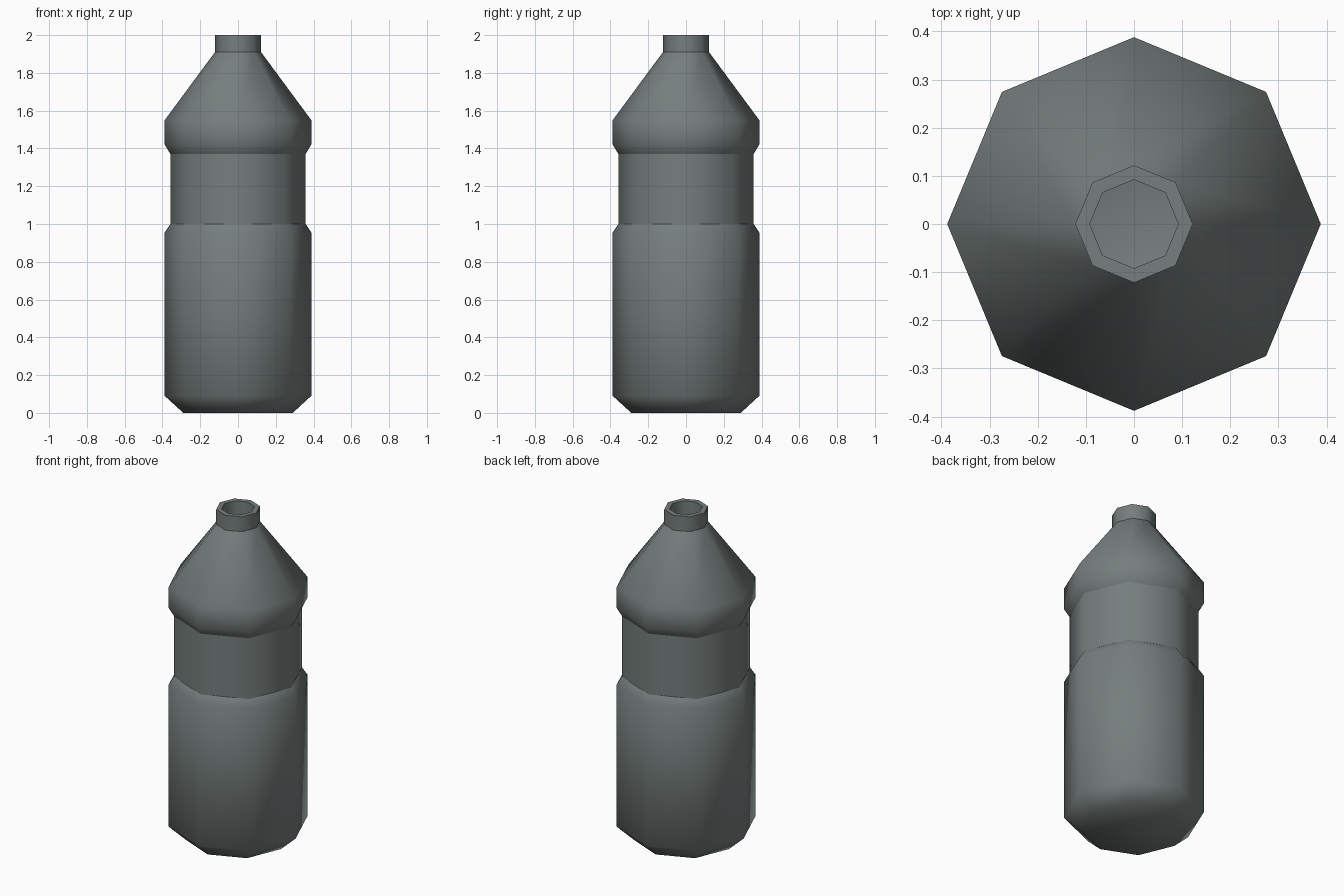
import bpy
import bmesh
import math

if "Cube" in bpy.data.objects:
    bpy.data.objects.remove(bpy.data.objects["Cube"])

SIDES = 8

grey = bpy.data.materials.new("grey_green")
grey.diffuse_color = (0.18, 0.21, 0.205, 1.0)
grey.use_nodes = True
grey.node_tree.nodes["Principled BSDF"].inputs["Base Color"].default_value = grey.diffuse_color


def revolve(name, profile, close_bottom=False, sharp_angle=60):
    """Turn a list of (radius, height) points into an eight-sided shell."""
    bm = bmesh.new()
    rings = []
    for r, z in profile:
        ring = []
        for i in range(SIDES):
            a = 2 * math.pi * i / SIDES
            ring.append(bm.verts.new((r * math.cos(a), r * math.sin(a), z)))
        rings.append(ring)
    for low, high in zip(rings, rings[1:]):
        for i in range(SIDES):
            j = (i + 1) % SIDES
            bm.faces.new((low[i], low[j], high[j], high[i]))
    if close_bottom:
        bm.faces.new(rings[0][::-1])
    mesh = bpy.data.meshes.new(name)
    bm.to_mesh(mesh)
    bm.free()
    mesh.materials.append(grey)
    obj = bpy.data.objects.new(name, mesh)
    bpy.context.collection.objects.link(obj)
    bpy.ops.object.select_all(action='DESELECT')
    obj.select_set(True)
    bpy.context.view_layer.objects.active = obj
    bpy.ops.object.shade_smooth_by_angle(angle=math.radians(sharp_angle))
    return obj


# Lower body with chamfered base and top edge
revolve("lower_body", [(0.29, 0), (0.388, 0.09), (0.388, 0.955), (0.358, 1.0)],
        close_bottom=True)

# Recessed label band
revolve("label_band", [(0.358, 1.0), (0.358, 1.37)])

# Shoulder tapering to the neck
revolve("shoulder", [(0.358, 1.37), (0.388, 1.42), (0.388, 1.55), (0.122, 1.91)])

# Neck with flat rim and open inner wall
revolve("neck", [(0.122, 1.91), (0.122, 2.0), (0.092, 2.0), (0.092, 1.91)])
